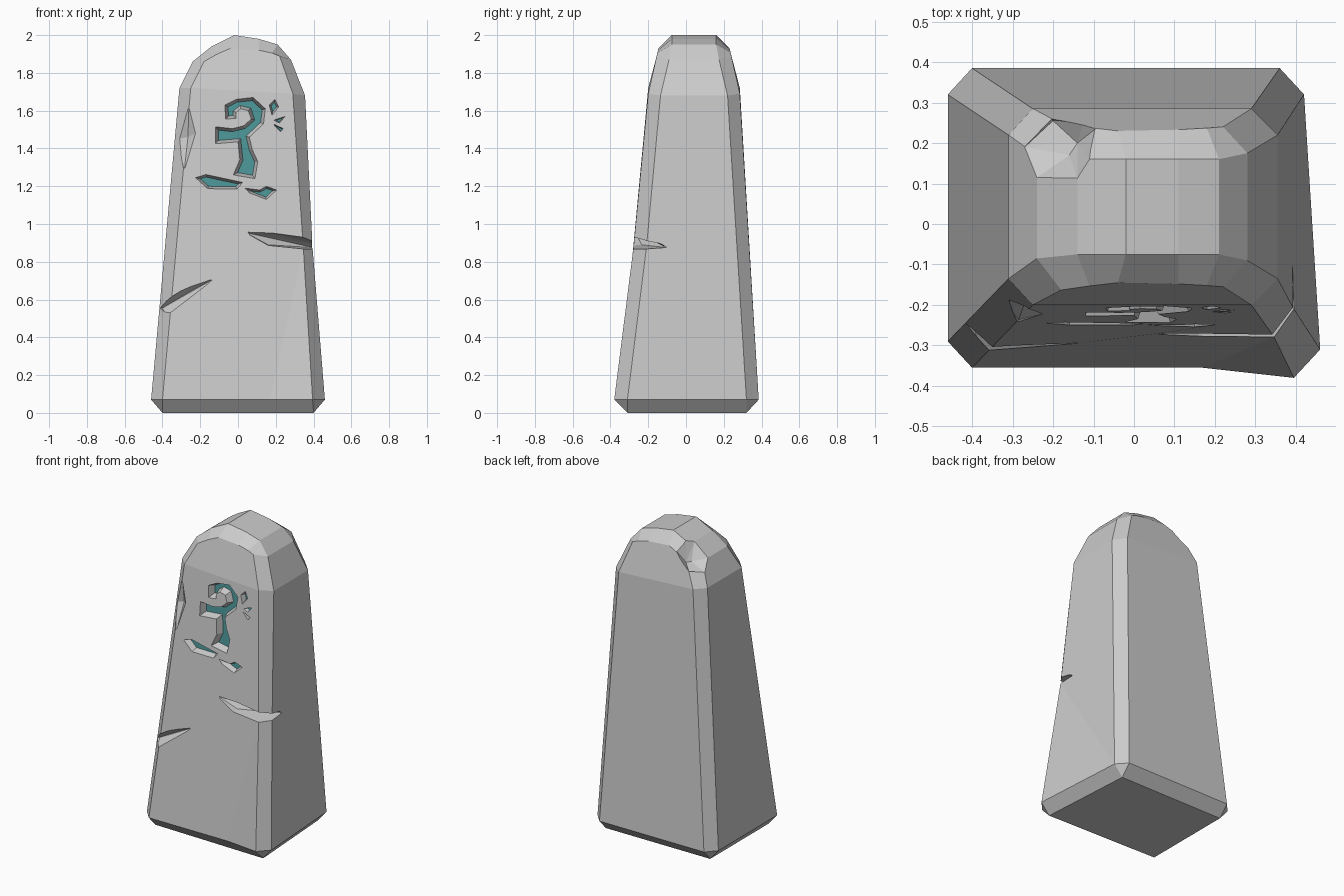
import bpy, bmesh
from mathutils import Vector

if "Cube" in bpy.data.objects:
    bpy.data.objects.remove(bpy.data.objects["Cube"])


def make_object(name, bm):
    bmesh.ops.recalc_face_normals(bm, faces=bm.faces)
    mesh = bpy.data.meshes.new(name)
    bm.to_mesh(mesh)
    bm.free()
    obj = bpy.data.objects.new(name, mesh)
    bpy.context.collection.objects.link(obj)
    return obj


def cut(target, cutter):
    cutter.hide_render = True
    mod = target.modifiers.new("cut", 'BOOLEAN')
    mod.operation = 'DIFFERENCE'
    mod.solver = 'EXACT'
    mod.object = cutter
    bpy.context.view_layer.objects.active = target
    bpy.ops.object.modifier_apply(modifier=mod.name)
    bpy.data.objects.remove(cutter)


def hull(name, points):
    bm = bmesh.new()
    verts = [bm.verts.new(p) for p in points]
    res = bmesh.ops.convex_hull(bm, input=verts)
    loose = [v for v in res["geom_interior"] if isinstance(v, bmesh.types.BMVert)]
    bmesh.ops.delete(bm, geom=loose, context='VERTS')
    return make_object(name, bm)


# Stone: arch profile as outer x, z, y and inner (face) x, z, y
profile = [
    (-0.46, 0.07, -0.29, -0.40, 0.07, -0.355),
    (-0.31, 1.72, -0.135, -0.25, 1.72, -0.20),
    (-0.24, 1.86, -0.085, -0.18, 1.86, -0.163),
    (-0.14, 1.94, -0.075, -0.11, 1.90, -0.153),
    (-0.02, 2.00, -0.075, -0.04, 1.93, -0.145),
    (0.11, 1.98, -0.075, 0.11, 1.92, -0.148),
    (0.21, 1.95, -0.075, 0.18, 1.905, -0.152),
    (0.28, 1.87, -0.09, 0.22, 1.89, -0.155),
    (0.355, 1.68, -0.135, 0.29, 1.69, -0.20),
    (0.46, 0.07, -0.31, 0.395, 0.07, -0.38),
]
bm = bmesh.new()
new = bm.verts.new
face = bm.faces.new
f_in, f_out, b_out, b_in = [], [], [], []
for i, (xo, zo, yo, xi, zi, yi) in enumerate(profile):
    f_in.append(new((xi, yi, zi)))
    f_out.append(new((xo, yo, zo)))
    if i == 9:
        b_out.append(new((0.42, 0.32, 0.07)))
        b_in.append(new((0.36, 0.385, 0.07)))
    else:
        c = 0.03 if i == 0 else 0.085
        b_out.append(new((xo, c - yo, zo)))
        b_in.append(new((xi, c - yi, zi)))
# flared lower right front corner
mid_in = new((0.346, -0.279, 0.87))
mid_out = new((0.395, -0.21, 0.87))
kink = new((0.17, -0.355, 0.07))
for i in range(9):
    if i < 8:
        face((f_in[i], f_in[i + 1], f_out[i + 1], f_out[i]))
        face((f_out[i], f_out[i + 1], b_out[i + 1], b_out[i]))
    face((b_out[i], b_out[i + 1], b_in[i + 1], b_in[i]))
face((f_in[8], mid_in, mid_out, f_out[8]))
face((mid_in, f_in[9], f_out[9], mid_out))
face((f_out[8], mid_out, b_out[9], b_out[8]))
face((mid_out, f_out[9], b_out[9]))
face(f_in[1:9])
face((f_in[0], kink, mid_in, f_in[8], f_in[1]))
face((kink, f_in[9], mid_in))
face(b_in[1:9])
face((b_in[0], b_in[1], b_in[8], b_in[9]))
# chamfered foot
q = [new((x, y, 0)) for x, y in ((-0.40, -0.29), (0.40, -0.31), (0.36, 0.32), (-0.40, 0.32))]
face(q)
face((q[0], q[1], f_in[9], kink, f_in[0]))
face((q[1], q[2], b_out[9], f_out[9]))
face((q[2], q[3], b_in[0], b_in[9]))
face((q[3], q[0], f_out[0], b_out[0]))
face((q[0], f_in[0], f_out[0]))
face((q[1], f_in[9], f_out[9]))
face((q[2], b_in[9], b_out[9]))
face((q[3], b_in[0], b_out[0]))
stone = make_object("standing_stone", bm)

# Cracks and chips
cut(stone, hull("right_crack", [
    (0.04, -0.266, 0.955), (0.16, -0.235, 0.89), (0.30, -0.20, 0.88), (0.40, -0.10, 0.875),
    (0.13, -0.30, 0.965), (0.45, -0.32, 0.925), (0.45, -0.32, 0.855), (0.16, -0.30, 0.885),
    (0.46, -0.10, 0.88)]))
cut(stone, hull("left_crack", [
    (-0.135, -0.29, 0.705), (-0.25, -0.268, 0.645), (-0.40, -0.24, 0.555),
    (-0.135, -0.32, 0.705), (-0.24, -0.32, 0.69), (-0.36, -0.33, 0.615),
    (-0.44, -0.33, 0.56), (-0.37, -0.34, 0.50), (-0.44, -0.26, 0.55)]))
cut(stone, hull("edge_chip", [
    (-0.26, -0.205, 1.62), (-0.225, -0.222, 1.48), (-0.285, -0.237, 1.28),
    (-0.265, -0.18, 1.46), (-0.225, -0.27, 1.48), (-0.33, -0.27, 1.45), (-0.32, -0.19, 1.45)]))
rim = [(-0.27, 0.19, 1.80), (-0.24, 0.115, 1.86), (-0.14, 0.113, 1.94), (-0.11, 0.16, 1.955),
       (-0.095, 0.235, 1.91), (-0.125, 0.25, 1.88), (-0.20, 0.255, 1.81)]
cut(stone, hull("top_chip", rim + [(x - 0.1, y + 0.1, z + 0.12) for x, y, z in rim]
                + [(-0.16, 0.17, 1.835), (-0.14, 0.20, 1.835)]))


# Carvings: outlines in x, z; sloped walls down to a coloured floor
def inset(pts, w):
    out = []
    for i, p in enumerate(pts):
        d1 = (p - pts[i - 1]).normalized()
        d2 = (pts[(i + 1) % len(pts)] - p).normalized()
        n1, n2 = Vector((-d1.y, d1.x)), Vector((-d2.y, d2.x))
        out.append(p + (n1 + n2) * (w / (1 + n1.dot(n2))))
    return out


def on_face(pts, depth):
    return [(p.x, -0.355 + 0.095 * (p.y - 0.07) + depth, p.y) for p in pts]


teal = bpy.data.materials.new("teal")
teal.diffuse_color = (0.07, 0.30, 0.31, 1)
teal.use_nodes = True
teal.node_tree.nodes["Principled BSDF"].inputs["Base Color"].default_value = teal.diffuse_color


def carve(name, outline, wall, depth):
    pts = [Vector(p) for p in outline]
    if sum(a.x * b.y - b.x * a.y for a, b in zip(pts, pts[1:] + pts[:1])) < 0:
        pts.reverse()
    floor = inset(pts, wall)
    bm = bmesh.new()
    rings = [[bm.verts.new(p) for p in on_face(o, d)]
             for o, d in ((pts, -0.04), (pts, 0), (floor, depth))]
    n = len(pts)
    for a, b in zip(rings, rings[1:]):
        for i in range(n):
            j = (i + 1) % n
            bm.faces.new((a[i], a[j], b[j], b[i]))
    bm.faces.new(rings[0])
    bm.faces.new(rings[2])
    cut(stone, make_object(name + "_cutter", bm))
    mesh = bpy.data.meshes.new(name + "_floor")
    mesh.from_pydata(on_face(floor, depth - 0.002), [], [list(range(n))])
    mesh.materials.append(teal)
    obj = bpy.data.objects.new(name + "_floor", mesh)
    bpy.context.collection.objects.link(obj)


carve("hook_carving", [
    (-0.07, 1.63), (-0.01, 1.66), (0.08, 1.67), (0.145, 1.61), (0.135, 1.53), (0.06, 1.46),
    (0.075, 1.395), (0.105, 1.33), (0.09, 1.24), (-0.025, 1.26), (0.01, 1.34), (0.0, 1.435),
    (-0.12, 1.425), (-0.12, 1.515), (-0.03, 1.505), (0.03, 1.52), (0.07, 1.555), (0.055, 1.60),
    (0.015, 1.61), (-0.01, 1.59), (-0.01, 1.56), (-0.065, 1.555)], 0.016, 0.045)
carve("long_dash", [(-0.225, 1.245), (-0.17, 1.262), (0.025, 1.22), (-0.005, 1.185),
                    (-0.16, 1.187)], 0.013, 0.04)
carve("short_dash", [(0.035, 1.19), (0.115, 1.18), (0.15, 1.20), (0.205, 1.18), (0.15, 1.13),
                     (0.06, 1.165)], 0.011, 0.035)
carve("upper_spark", [(0.165, 1.63), (0.195, 1.66), (0.215, 1.62), (0.18, 1.575)], 0.009, 0.035)
carve("middle_spark", [(0.19, 1.55), (0.25, 1.57), (0.22, 1.535)], 0.004, 0.025)
carve("lower_spark", [(0.185, 1.53), (0.24, 1.505), (0.225, 1.488)], 0.004, 0.025)
